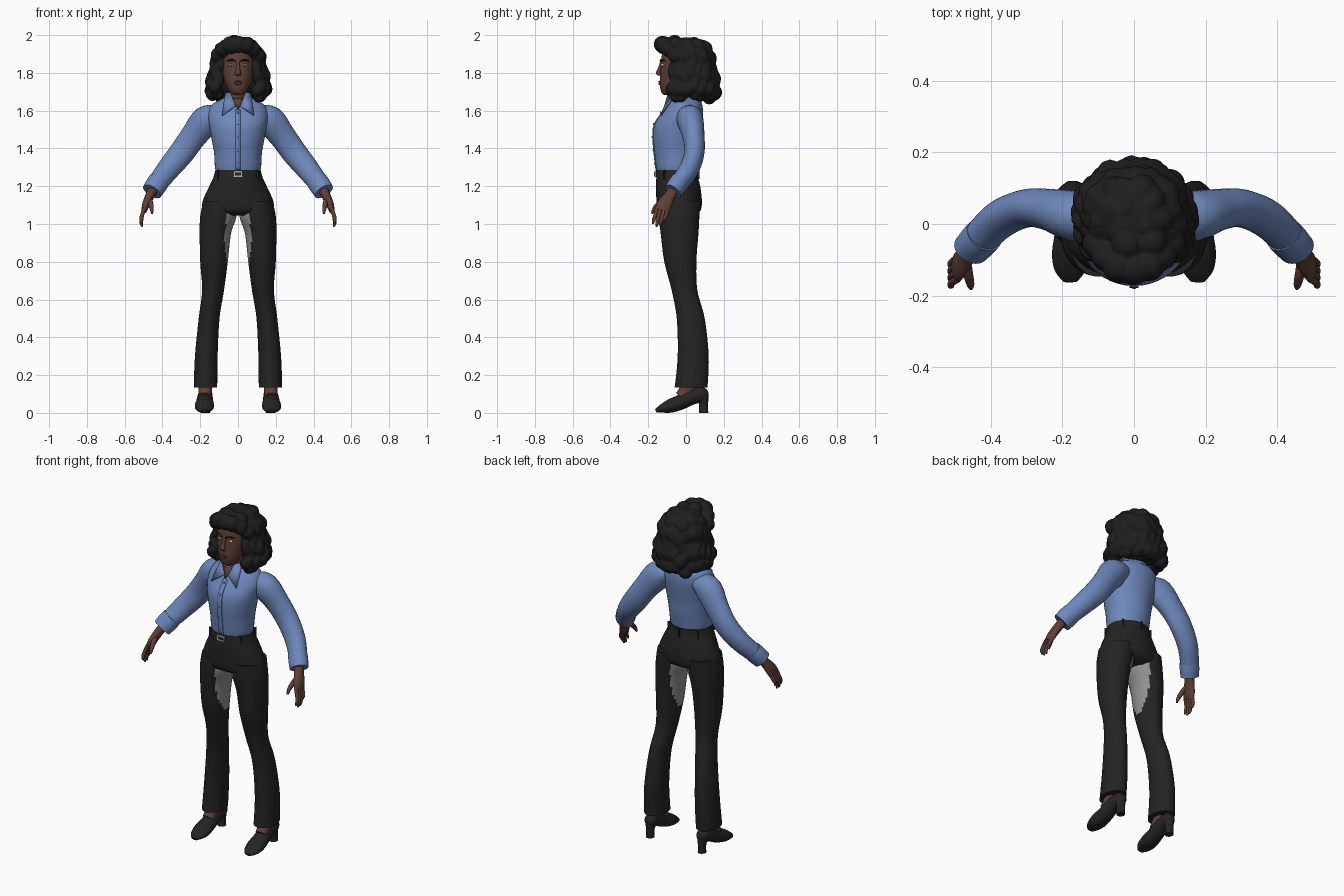
import bpy, bmesh, math, random
from mathutils import Vector, Matrix

random.seed(4)


def material(name, r, g, b):
    m = bpy.data.materials.new(name)
    m.diffuse_color = (r, g, b, 1)
    return m


SKIN = material("brown_skin", .115, .05, .036)
SHIRT = material("blue_cotton", .155, .245, .5)
TROUSER = material("charcoal_cloth", .017, .017, .017)
LINING = material("grey_lining", .28, .28, .27)
HAIR = material("black_hair", .014, .013, .013)
SHOE = material("black_leather", .019, .018, .018)
METAL = material("buckle_grey", .42, .42, .42)
EYE = material("eye_white", .5, .45, .4)
IRIS = material("amber_iris", .2, .09, .03)
LIP = material("lip", .13, .04, .035)


def finish(name, bm, mat, angle=50):
    bmesh.ops.recalc_face_normals(bm, faces=bm.faces)
    me = bpy.data.meshes.new(name)
    bm.to_mesh(me)
    bm.free()
    me.materials.append(mat)
    for p in me.polygons:
        p.use_smooth = True
    me.set_sharp_from_angle(angle=math.radians(angle))
    ob = bpy.data.objects.new(name, me)
    bpy.context.collection.objects.link(ob)
    return ob


def samples(rows, n):
    """Smooth curve through rows of (x, y, z, radius_u, radius_v)."""
    out = []
    for i in range(len(rows) - 1):
        a, b = rows[max(i - 1, 0)], rows[i]
        c, d = rows[i + 1], rows[min(i + 2, len(rows) - 1)]
        for k in range(n):
            t = k / n
            out.append([.5 * (2 * q + (r - p) * t + (2 * p - 5 * q + 4 * r - s) * t * t
                              + (3 * q - p - 3 * r + s) * t ** 3)
                        for p, q, r, s in zip(a, b, c, d)])
    return out + [list(rows[-1])]


def loft(name, rows, mat, s=1, ref=None, segs=28, sub=4):
    """Elliptic rings along a path: level rings, or square to the path if ref is given."""
    bm = bmesh.new()
    pts = samples([(s * r[0], *r[1:]) for r in rows], sub)
    rings = []
    for i, p in enumerate(pts):
        u, v = Vector((1, 0, 0)), Vector((0, 1, 0))
        if ref:
            t = Vector(pts[min(i + 1, len(pts) - 1)][:3]) - Vector(pts[max(i - 1, 0)][:3])
            u = t.cross(Vector(ref)).normalized()
            v = u.cross(t).normalized()
        rings.append([bm.verts.new(Vector(p[:3]) + u * p[3] * math.cos(a) + v * p[4] * math.sin(a))
                      for a in (2 * math.pi * k / segs for k in range(segs))])
    for a, b in zip(rings, rings[1:]):
        for k in range(segs):
            bm.faces.new((a[k], a[(k + 1) % segs], b[(k + 1) % segs], b[k]))
    bm.faces.new(rings[0])
    bm.faces.new(rings[-1])
    return finish(name, bm, mat)


def ball(bm, c, r, sub=2):
    bmesh.ops.create_icosphere(bm, subdivisions=sub, radius=1,
                               matrix=Matrix.Translation(c) @ Matrix.Diagonal((*r, 1)))


def ellipsoid(name, c, r, mat):
    bm = bmesh.new()
    ball(bm, c, r, 3)
    return finish(name, bm, mat)


def box(name, c, size, mat, turn=0):
    bm = bmesh.new()
    bmesh.ops.create_cube(bm, size=1, matrix=Matrix.Translation(c) @ Matrix.Rotation(turn, 4, 'Z')
                          @ Matrix.Diagonal((*size, 1)))
    return finish(name, bm, mat, 30)


def panel(name, quads, mat, thick=.006):
    bm = bmesh.new()
    for q in quads:
        bm.faces.new([bm.verts.new(p) for p in q])
    bmesh.ops.remove_doubles(bm, verts=bm.verts, dist=1e-5)
    ob = finish(name, bm, mat)
    ob.modifiers.new("thickness", 'SOLIDIFY').thickness = thick
    ob.modifiers["thickness"].offset = 0
    return ob


# Shirt body
torso = [(0, -.05, 1.265, .112, .1), (0, -.052, 1.30, .122, .106), (0, -.05, 1.38, .127, .117),
         (0, -.05, 1.45, .14, .123), (0, -.042, 1.52, .152, .126), (0, -.022, 1.58, .16, .112),
         (0, -.007, 1.63, .14, .093), (0, -.005, 1.66, .09, .075), (0, -.005, 1.68, .055, .058)]
loft("shirt_body", torso, SHIRT, segs=40)
curve = samples(torso, 8)


def front(z):
    p = min(curve, key=lambda q: abs(q[2] - z))
    return p[1] - p[4]


# Placket, buttons and open neckline
zs = [1.285 + .02 * i for i in range(17)]
panel("shirt_placket", [[(-.013, front(a) - .002, a), (.013, front(a) - .002, a),
                         (.013, front(b) - .002, b), (-.013, front(b) - .002, b)]
                        for a, b in zip(zs, zs[1:])], SHIRT)
for z in (1.32, 1.39, 1.46, 1.53, 1.59):
    ellipsoid("shirt_button", (0, front(z) - .005, z), (.006, .004, .006), SHIRT)
panel("open_neckline", [[(0, front(1.6) - .003, 1.605), (.03, -.088, 1.665), (-.03, -.088, 1.665)]],
      SKIN, .004)
loft("collar_band", [(0, .008, 1.62, .085, .08), (0, -.003, 1.66, .072, .07), (0, -.012, 1.69, .062, .06)],
     SHIRT, ref=(0, 1, 0))
loft("neck", [(0, -.02, 1.6, .05, .05), (0, -.03, 1.68, .048, .048), (0, -.04, 1.77, .05, .052)], SKIN)

# Trouser seat, belt and buckle
loft("trouser_seat", [(0, -.05, 1.275, .116, .105), (0, -.042, 1.2, .152, .117),
                      (0, -.036, 1.12, .187, .12), (0, -.036, 1.07, .185, .112),
                      (0, -.036, 1.045, .15, .075)], TROUSER, segs=40)
loft("belt", [(0, -.05, 1.245, .131, .112), (0, -.05, 1.265, .125, .111), (0, -.05, 1.285, .12, .11)],
     SHOE, segs=40)
box("belt_buckle", (0, -.163, 1.265), (.05, .008, .032), METAL)
box("buckle_opening", (0, -.166, 1.265), (.032, .006, .014), SHOE)
for deg in (40, 90, 140, 215, 325):
    a = math.radians(deg)
    box("belt_loop", (.127 * math.cos(a), -.05 + .114 * math.sin(a), 1.262), (.008, .014, .05),
        TROUSER, a + math.pi / 2)

for s, side in ((1, "left_"), (-1, "right_")):
    # Trouser leg with grey inner-thigh patch
    leg = loft(side + "trouser_leg",
               [(.1, -.035, 1.12, .084, .112), (.104, -.037, 1.04, .096, .108),
                (.12, -.034, .95, .083, .1), (.127, -.03, .8, .073, .085),
                (.132, -.008, .65, .058, .068), (.153, .025, .5, .055, .074),
                (.168, .038, .3, .06, .082), (.172, .027, .135, .062, .087)], TROUSER, s, segs=40, sub=6)
    leg.data.materials.append(LINING)
    for p in leg.data.polygons:
        z = p.center.z
        if .76 < z < 1.06 and -s * p.normal.x > 1 - (z - .76) * 1.9:
            p.material_index = 1

    # Heeled shoe and instep
    loft(side + "shoe", [(.172, .118, .105, .012, .016), (.172, .095, .1, .038, .034),
                         (.174, .03, .085, .042, .04), (.176, -.03, .056, .04, .046),
                         (.178, -.085, .036, .036, .051), (.178, -.13, .022, .022, .043),
                         (.177, -.16, .011, .009, .02)], SHOE, s, ref=(1, 0, 0))
    loft(side + "shoe_heel", [(.172, .093, 0, .023, .025), (.172, .093, .04, .022, .024),
                              (.172, .088, .1, .032, .032)], SHOE, s)
    loft(side + "instep", [(.172, .03, .2, .038, .042), (.173, .01, .13, .036, .042),
                           (.176, -.03, .085, .034, .03)], SKIN, s, ref=(0, 1, 0))

    # Sleeve and cuff
    loft(side + "sleeve", [(.1, .012, 1.575, .05, .06), (.165, .022, 1.55, .079, .07),
                           (.235, .04, 1.465, .07, .058), (.3, .044, 1.375, .067, .053),
                           (.375, .012, 1.283, .06, .052), (.448, -.06, 1.187, .05, .046)],
         SHIRT, s, ref=(0, 1, 0))
    loft(side + "cuff", [(.418, -.03, 1.228, .056, .051), (.435, -.048, 1.203, .057, .051),
                         (.455, -.07, 1.172, .054, .048)], SHIRT, s, ref=(0, 1, 0))

    # Hand
    loft(side + "palm", [(.445, -.06, 1.19, .026, .03), (.466, -.085, 1.15, .024, .03),
                         (.486, -.113, 1.105, .021, .04), (.497, -.128, 1.07, .014, .038)],
         SKIN, s, ref=(0, 1, 0))
    for i, (y, tip) in enumerate(((-.157, 1.0), (-.138, .985), (-.119, .987), (-.1, 1.01))):
        loft(side + "finger_%d" % (i + 1),
             [(.492, y + .004, 1.09, .01, .011), (.508, y - .006, 1.045, .0105, .01),
              (.512, y - .015, tip + .02, .009, .009), (.507, y - .018, tip, .004, .004)],
             SKIN, s, ref=(0, 1, 0), segs=12)
    loft(side + "thumb", [(.47, -.1, 1.135, .014, .014), (.463, -.14, 1.11, .014, .014),
                          (.457, -.168, 1.08, .011, .011), (.455, -.18, 1.055, .005, .005)],
         SKIN, s, ref=(0, 1, 0), segs=12)

    # Collar flap
    panel(side + "collar_flap", [[(s * .012, front(1.625) - .008, 1.625), (s * .04, -.092, 1.695),
                                  (s * .067, -.05, 1.695), (s * .083, -.134, 1.575)]], SHIRT, .008)

    # Eye, brow and ear
    ellipsoid(side + "eye", (s * .034, -.122, 1.842), (.015, .012, .008), EYE)
    ellipsoid(side + "iris", (s * .034, -.131, 1.842), (.006, .005, .007), IRIS)
    loft(side + "brow", [(s * .014, -.136, 1.863, .004, .004), (s * .036, -.13, 1.869, .005, .005),
                         (s * .058, -.113, 1.863, .003, .003)], HAIR, ref=(0, 1, 0), segs=10)
    ellipsoid(side + "ear", (s * .084, -.05, 1.815), (.011, .02, .033), SKIN)

# Head, nose and lips
loft("head", [(0, -.1, 1.684, .018, .016), (0, -.092, 1.697, .04, .038), (0, -.073, 1.735, .062, .066),
              (0, -.053, 1.79, .079, .083), (0, -.047, 1.85, .084, .085), (0, -.035, 1.91, .08, .088),
              (0, -.02, 1.955, .05, .06)], SKIN, segs=40)
loft("nose", [(0, -.128, 1.86, .008, .008), (0, -.139, 1.825, .01, .01), (0, -.146, 1.8, .016, .014),
              (0, -.14, 1.786, .014, .01)], SKIN)
ellipsoid("upper_lip", (0, -.136, 1.753), (.021, .01, .006), LIP)
ellipsoid("lower_lip", (0, -.136, 1.743), (.019, .011, .007), LIP)

# Hair: scalp mass, swept fringe and wavy locks fused together
bm = bmesh.new()
ball(bm, (0, .02, 1.875), (.132, .118, .112), 4)
ball(bm, (0, .055, 1.75), (.12, .09, .09), 4)
for x, y, z, r in ((-.105, -.055, 1.895, .04), (-.078, -.09, 1.925, .042), (-.04, -.118, 1.947, .048),
                   (.0, -.125, 1.951, .046), (.042, -.115, 1.946, .045), (.078, -.088, 1.925, .042),
                   (.105, -.055, 1.89, .04), (-.02, -.06, 1.96, .042), (.05, -.05, 1.95, .042)):
    ball(bm, (x, y, z), (r, r, r), 3)
path = [(.03, 1.955), (.085, 1.93), (.112, 1.885), (.122, 1.83), (.138, 1.775), (.143, 1.72), (.13, 1.68)]
for k in range(17):
    angle = math.radians(-36 + 252 * k / 16)
    phase, drop = random.uniform(0, 6), random.uniform(-.01, .015)
    size = random.uniform(.027, .036)
    for j in range(31):
        f = j / 30 * (len(path) - 1.001)
        i = int(f)
        r, z = [p + (q - p) * (f - i) for p, q in zip(path[i], path[i + 1])]
        a = angle + .1 * math.sin(f * 3 + phase) * min(1, f / 2)
        r += .009 * math.sin(f * 4 + phase)
        w = size * (1 + .15 * math.sin(f * 5 + phase))
        ball(bm, (r * math.cos(a), .015 + r * math.sin(a) * .97, z + drop * f / 6), (w, w, w))
hair = finish("hair", bm, HAIR)
fuse = hair.modifiers.new("fuse", 'REMESH')
fuse.mode = 'VOXEL'
fuse.voxel_size = .006
fuse.use_smooth_shade = True
relax = hair.modifiers.new("relax", 'SMOOTH')
relax.iterations = 2
